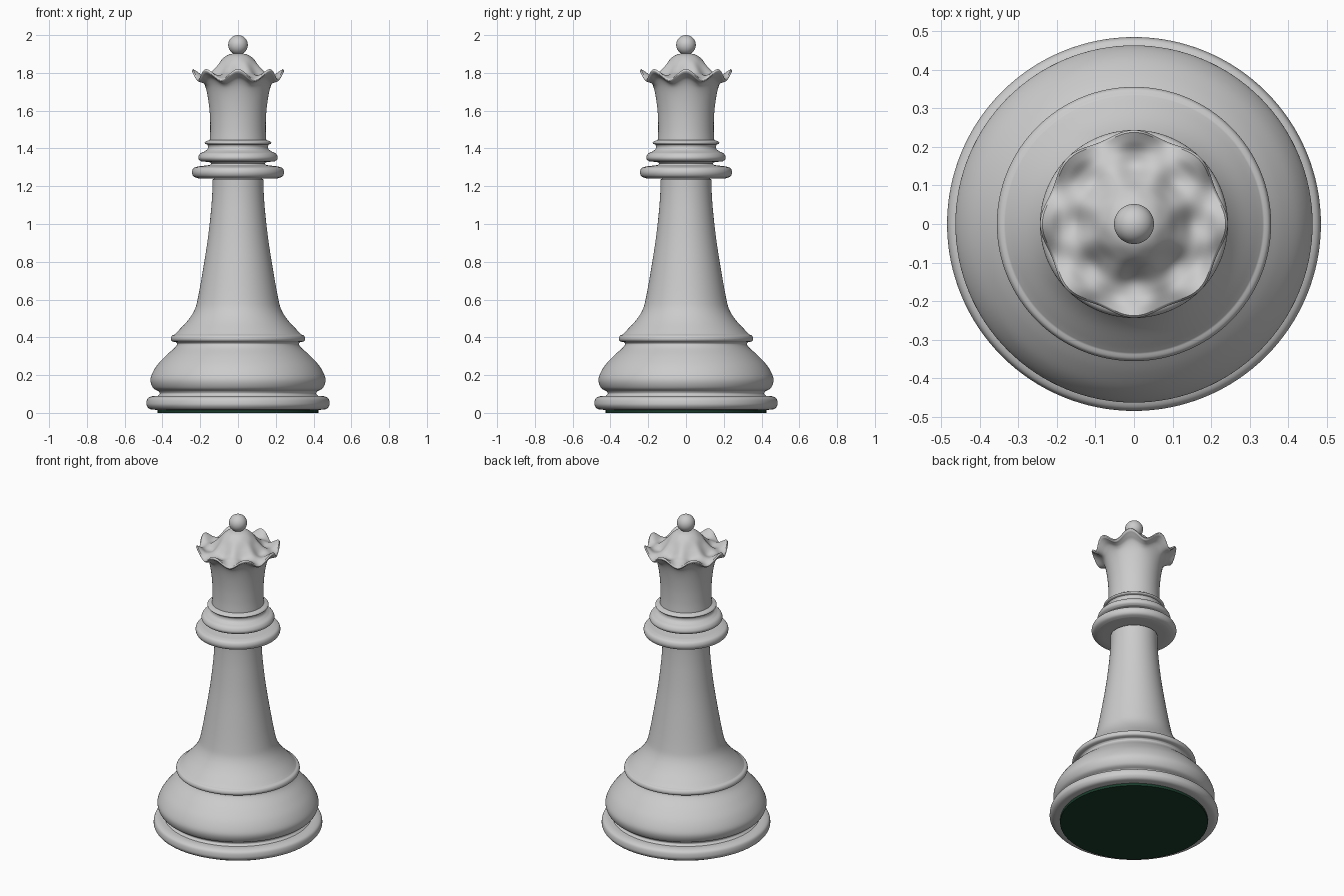
import bpy, bmesh, math

SEGS = 128


def smooth(points, steps=5):
    """Catmull-Rom curve through the points of one profile section."""
    p = [points[0]] + points + [points[-1]]
    out = []
    for i in range(1, len(p) - 2):
        for k in range(steps):
            t = k / steps
            out.append(tuple(
                0.5 * (2 * b + (c - a) * t + (2 * a - 5 * b + 4 * c - d) * t ** 2
                       + (3 * b - a - 3 * c + d) * t ** 3)
                for a, b, c, d in zip(*p[i - 1:i + 3])))
    return out + [points[-1]]


def chain(sections):
    """Join smooth sections, leaving sharp corners where they meet."""
    out = []
    for s in sections:
        pts = smooth(s)
        out += pts[1:] if out and out[-1] == pts[0] else pts
    return out


def lathe(name, profile, dip_profile=None, waves=8):
    """Revolve (r, z) points; optionally blend to a second profile in waves."""
    dip_profile = dip_profile or profile
    bm = bmesh.new()
    rows = []
    for (r1, z1), (r2, z2) in zip(profile, dip_profile):
        if r1 < 1e-5:
            rows.append([bm.verts.new((0, 0, z1))] * SEGS)
            continue
        row = []
        for i in range(SEGS):
            a = 2 * math.pi * i / SEGS
            w = 0.5 + 0.5 * math.cos(waves * a)
            r, z = r2 + (r1 - r2) * w, z2 + (z1 - z2) * w
            row.append(bm.verts.new((r * math.cos(a), r * math.sin(a), z)))
        rows.append(row)
    for lo, hi in zip(rows, rows[1:]):
        for i in range(SEGS):
            j = (i + 1) % SEGS
            bm.faces.new(dict.fromkeys((lo[i], lo[j], hi[j], hi[i])))
    bmesh.ops.recalc_face_normals(bm, faces=bm.faces)
    mesh = bpy.data.meshes.new(name)
    bm.to_mesh(mesh)
    bm.free()
    ob = bpy.data.objects.new(name, mesh)
    bpy.context.collection.objects.link(ob)
    bpy.ops.object.select_all(action='DESELECT')
    ob.select_set(True)
    bpy.context.view_layer.objects.active = ob
    bpy.ops.object.shade_smooth_by_angle(angle=math.radians(40))
    return ob


# Felt pad under the base
felt = lathe("felt_pad", [(0, 0), (0.425, 0), (0.425, 0.02), (0, 0.02)])
green = bpy.data.materials.new("green_felt")
green.diffuse_color = (0.01, 0.045, 0.025, 1)
felt.data.materials.append(green)

# Base: foot ring, rounded bulge, shoulder ring and tapering stem
lathe("base_and_stem", chain([
    [(0, 0.016), (0.43, 0.016)],
    [(0.43, 0.016), (0.465, 0.02), (0.482, 0.036), (0.485, 0.055),
     (0.478, 0.077), (0.455, 0.088), (0.425, 0.09)],
    [(0.425, 0.09), (0.414, 0.102), (0.42, 0.115)],
    [(0.42, 0.115), (0.448, 0.13), (0.463, 0.165), (0.458, 0.2),
     (0.43, 0.25), (0.385, 0.3), (0.34, 0.34), (0.325, 0.357)],
    [(0.325, 0.357), (0.322, 0.366), (0.328, 0.374)],
    [(0.328, 0.374), (0.35, 0.38), (0.356, 0.393), (0.35, 0.408), (0.336, 0.415)],
    [(0.336, 0.415), (0.315, 0.436), (0.265, 0.49), (0.23, 0.545), (0.212, 0.61),
     (0.185, 0.76), (0.16, 0.92), (0.143, 1.07), (0.136, 1.17), (0.135, 1.235)],
    [(0.135, 1.235), (0.12, 1.245)],
    [(0.12, 1.245), (0, 1.245)],
]))

# Collar: wide disc, middle ring and thin upper ring
lathe("collar", chain([
    [(0, 1.24), (0.21, 1.242)],
    [(0.21, 1.242), (0.235, 1.252), (0.244, 1.273), (0.236, 1.295), (0.21, 1.305)],
    [(0.21, 1.305), (0.15, 1.312)],
    [(0.15, 1.312), (0.142, 1.319), (0.15, 1.327)],
    [(0.15, 1.327), (0.195, 1.332)],
    [(0.195, 1.332), (0.207, 1.341), (0.21, 1.355), (0.2, 1.373), (0.18, 1.383)],
    [(0.18, 1.383), (0.163, 1.395), (0.158, 1.41), (0.163, 1.421)],
    [(0.163, 1.421), (0.174, 1.425), (0.176, 1.432), (0.17, 1.438)],
    [(0.17, 1.438), (0.153, 1.444)],
    [(0.153, 1.444), (0, 1.444)],
]))

# Head: flared cup with eight scallops around a central dome
neck = [(0.15, 1.44), (0.147, 1.5), (0.149, 1.58), (0.158, 1.66)]
dome = [(0.088, 1.868), (0.06, 1.892), (0.03, 1.902), (0, 1.905)]
peak = chain([
    neck + [(0.172, 1.725), (0.192, 1.765), (0.217, 1.785), (0.238, 1.8)],
    [(0.238, 1.8), (0.244, 1.811), (0.238, 1.82)],
    [(0.238, 1.82), (0.215, 1.806), (0.185, 1.785), (0.15, 1.785), (0.118, 1.823)] + dome,
])
dip = chain([
    neck + [(0.171, 1.715), (0.186, 1.738), (0.205, 1.748), (0.222, 1.752)],
    [(0.222, 1.752), (0.23, 1.76), (0.225, 1.769)],
    [(0.225, 1.769), (0.207, 1.777), (0.18, 1.79), (0.15, 1.806), (0.118, 1.836)] + dome,
])
lathe("crown", peak, dip)

# Finial ball
bpy.ops.mesh.primitive_uv_sphere_add(segments=48, ring_count=24, radius=0.052,
                                     location=(0, 0, 1.948))
ball = bpy.context.object
ball.name = "finial_ball"
bpy.ops.object.shade_smooth()
